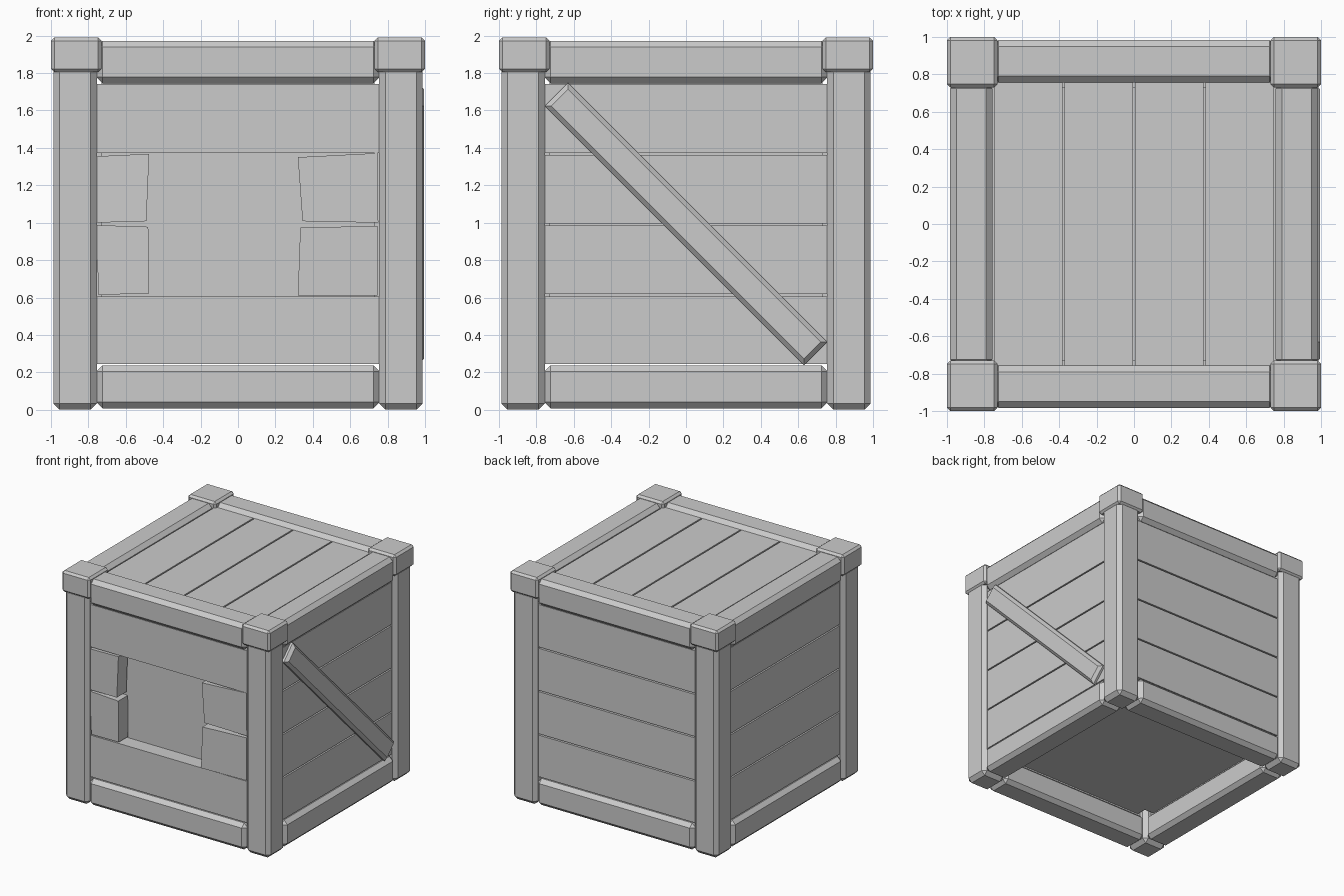
import bpy, bmesh
from math import radians
from mathutils import Matrix, Vector

if "Cube" in bpy.data.objects:
    bpy.data.objects.remove(bpy.data.objects["Cube"])

OUT, IN = 0.95, 0.82      # plank faces, outer and inner


def finish(bm, name):
    bmesh.ops.recalc_face_normals(bm, faces=bm.faces)
    me = bpy.data.meshes.new(name)
    bm.to_mesh(me)
    bm.free()
    ob = bpy.data.objects.new(name, me)
    bpy.context.collection.objects.link(ob)
    return ob


def box(name, lo, hi, chamfer=0.0, matrix=None, only_outer_x=False):
    """Box between two corners with optional one-segment chamfer."""
    lo, hi = Vector(lo), Vector(hi)
    bm = bmesh.new()
    bmesh.ops.create_cube(bm, size=1)
    bmesh.ops.scale(bm, vec=hi - lo, verts=bm.verts)
    bmesh.ops.translate(bm, vec=(lo + hi) / 2, verts=bm.verts)
    if chamfer:
        edges = [e for e in bm.edges
                 if not only_outer_x or all(v.co.x > hi.x - 1e-4 for v in e.verts)]
        bmesh.ops.bevel(bm, geom=edges, offset=chamfer, segments=1,
                        profile=0.5, affect='EDGES')
    if matrix:
        bm.transform(matrix)
    return finish(bm, name)


def stub(name, outline, tilt):
    """Broken plank end: x/z outline extruded in y, broken end pushed outwards by tilt."""
    bm = bmesh.new()
    vs = [bm.verts.new((x, -OUT - (tilt if abs(x) < 0.6 else 0), z)) for x, z in outline]
    face = bm.faces.new(vs)
    ext = bmesh.ops.extrude_face_region(bm, geom=[face], use_keep_orig=True)
    back = [g for g in ext["geom"] if isinstance(g, bmesh.types.BMVert)]
    bmesh.ops.translate(bm, vec=(0, OUT - IN, 0), verts=back)
    return finish(bm, name)


# inner liner with notched corners, seen through the gaps and the broken front
box("liner_front_to_back", (-0.73, -IN, 0.27), (0.73, IN, 1.725))
box("liner_side_to_side", (-IN, -0.73, 0.27), (IN, 0.73, 1.725))
box("liner_lid", (-0.73, -0.73, 1.7), (0.73, 0.73, 1.82))

# corner posts and their caps
for sx in (-1, 1):
    for sy in (-1, 1):
        px, py = sorted((sx * 0.755, sx * 0.987)), sorted((sy * 0.755, sy * 0.987))
        box("corner_post", (px[0], py[0], 0.0), (px[1], py[1], 1.84), 0.033)
        cx, cy = sorted((sx * 0.73, sx * 1.0)), sorted((sy * 0.73, sy * 1.0))
        box("corner_cap", (cx[0], cy[0], 1.805), (cx[1], cy[1], 1.99), 0.018)

# four sides: rails and horizontal planks, turned about z
rows = [(0.245, 0.606), (0.618, 0.984), (0.996, 1.361), (1.373, 1.742)]
for i, side in enumerate(("front", "right", "back", "left")):
    turn = Matrix.Rotation(radians(90 * i), 4, 'Z')
    for level, z0, z1 in (("bottom", 0.007, 0.237), ("top", 1.745, 1.972)):
        box(f"{side}_{level}_rail", (-0.757, -0.983, z0), (0.757, -0.757, z1), 0.033, turn)
    for r, (z0, z1) in enumerate(rows):
        if side == "front" and r in (1, 2):
            continue
        box(f"{side}_plank", (-0.757, -OUT, z0), (0.757, -IN, z1), 0, turn)

# lid planks
for k in range(4):
    x = -0.565 + 0.3767 * k
    box("lid_plank", (x - 0.182, -0.757, 1.82), (x + 0.182, 0.757, 1.94))

# broken front planks
stub("broken_plank_upper_left",
     [(-0.755, 1.355), (-0.475, 1.368), (-0.49, 1.008), (-0.76, 1.0)], 0.015)
stub("broken_plank_lower_left",
     [(-0.76, 0.987), (-0.48, 0.978), (-0.475, 0.622), (-0.745, 0.614)], 0.01)
stub("broken_plank_upper_right",
     [(0.32, 1.35), (0.745, 1.372), (0.75, 1.0), (0.345, 1.008)], 0.005)
stub("broken_plank_lower_right",
     [(0.333, 0.973), (0.745, 0.983), (0.745, 0.612), (0.32, 0.612)], 0.015)

# diagonal brace on the right side
place = Matrix.Translation((0, 0, 0.993)) @ Matrix.Rotation(radians(45), 4, 'X')
box("diagonal_brace", (0.86, -0.0875, -0.98), (0.994, 0.0875, 0.98), 0.025, place, True)
